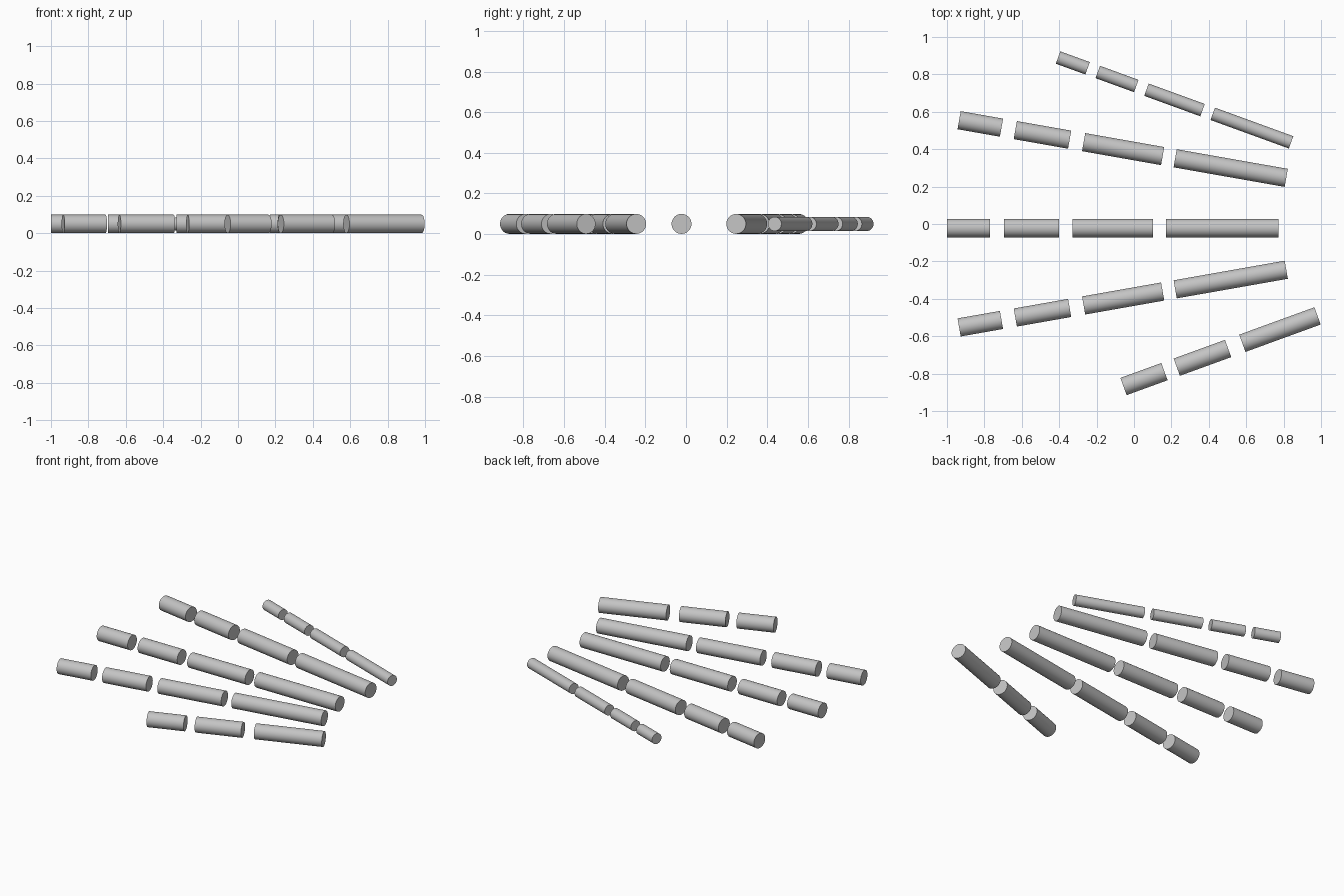
import bpy, math

if "Cube" in bpy.data.objects:
    bpy.data.objects.remove(bpy.data.objects["Cube"])

grey = bpy.data.materials.new("light grey")
grey.diffuse_color = (0.55, 0.55, 0.55, 1)
grey.use_nodes = True
grey.node_tree.nodes["Principled BSDF"].inputs["Base Color"].default_value = grey.diffuse_color
HEIGHT = 0.05

# each row: name, start point, angle in degrees, radius, (from, to) distances of its rods
rows = [
    ("thin_row", (-0.406, 0.890), -20, 0.035,
     [(0, 0.168), (0.226, 0.445), (0.503, 0.822), (0.880, 1.326)]),
    ("upper_row", (-0.935, 0.555), -10, 0.049,
     [(0, 0.230), (0.305, 0.600), (0.676, 1.105), (1.173, 1.776)]),
    ("middle_row", (-1.0, -0.022), 0, 0.049,
     [(0, 0.230), (0.304, 0.598), (0.672, 1.102), (1.170, 1.772)]),
    ("lower_row", (-0.935, -0.553), 10, 0.049,
     [(0, 0.230), (0.305, 0.600), (0.676, 1.105), (1.173, 1.776)]),
    ("short_row", (-0.056, -0.869), 20, 0.049,
     [(0, 0.233), (0.303, 0.595), (0.676, 1.104)]),
]


def rod(name, start, angle, radius, a, b):
    """Capped cylinder lying flat along a line through start."""
    mid = (a + b) / 2
    t = math.radians(angle)
    bpy.ops.mesh.primitive_cylinder_add(
        vertices=32, radius=radius, depth=b - a,
        location=(start[0] + mid * math.cos(t), start[1] + mid * math.sin(t), HEIGHT),
        rotation=(0, math.pi / 2, t))
    ob = bpy.context.object
    ob.name = name
    ob.data.materials.append(grey)
    bpy.ops.object.shade_smooth_by_angle(angle=math.radians(30))


for name, start, angle, radius, spans in rows:
    for i, (a, b) in enumerate(spans, 1):
        rod(f"{name}_rod_{i}", start, angle, radius, a, b)
